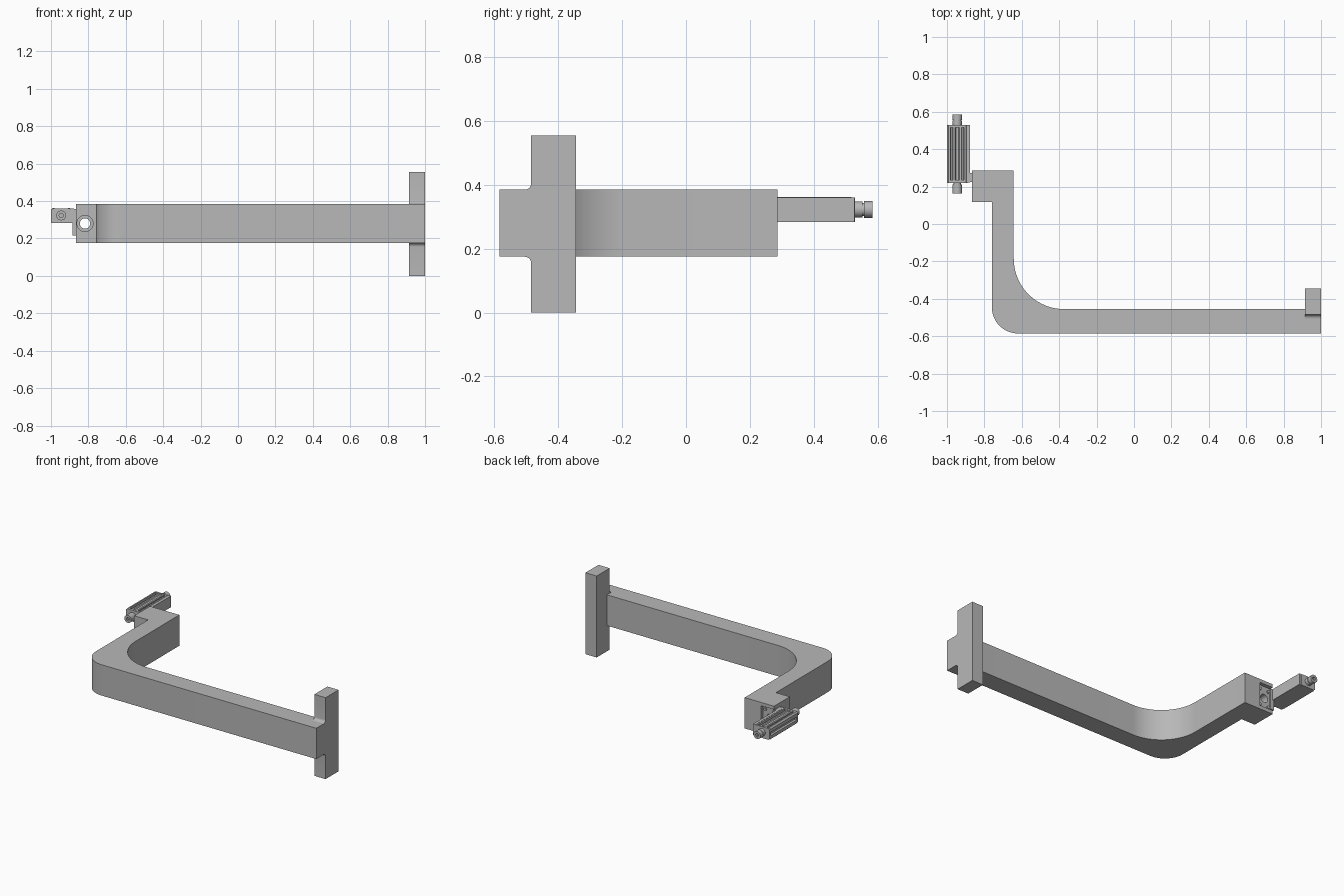
import bpy, bmesh, math
from mathutils import Vector

cube = bpy.data.objects.get("Cube")
if cube:
    bpy.data.objects.remove(cube, do_unlink=True)

grey = bpy.data.materials.new("plain grey")
grey.use_nodes = True
grey.diffuse_color = (0.48, 0.48, 0.48, 1)
grey.node_tree.nodes["Principled BSDF"].inputs["Base Color"].default_value = (0.48, 0.48, 0.48, 1)


def arc(cx, cy, r, start, end, steps=16):
    """Points on an arc, angles in degrees."""
    angles = [math.radians(start + (end - start) * i / steps) for i in range(steps + 1)]
    return [(cx + r * math.cos(a), cy + r * math.sin(a)) for a in angles]


def extrude(name, outline, axis, low, high, helper=False):
    """Extrude a closed 2D outline along one axis."""
    place = {"x": lambda a, b, t: (t, a, b),
             "y": lambda a, b, t: (a, t, b),
             "z": lambda a, b, t: (a, b, t)}[axis]
    bm = bmesh.new()
    face = bm.faces.new([bm.verts.new(place(a, b, low)) for a, b in outline])
    grown = bmesh.ops.extrude_face_region(bm, geom=[face])["geom"]
    offset = Vector(place(0, 0, high - low))
    bmesh.ops.translate(bm, vec=offset, verts=[v for v in grown if isinstance(v, bmesh.types.BMVert)])
    bmesh.ops.recalc_face_normals(bm, faces=bm.faces)
    mesh = bpy.data.meshes.new(name)
    bm.to_mesh(mesh)
    bm.free()
    mesh.materials.append(grey)
    obj = bpy.data.objects.new(name, mesh)
    bpy.context.collection.objects.link(obj)
    if helper:
        obj.hide_render = True
        obj.hide_set(True)
    else:
        bpy.ops.object.select_all(action="DESELECT")
        obj.select_set(True)
        bpy.context.view_layer.objects.active = obj
        bpy.ops.object.shade_smooth_by_angle(angle=math.radians(30))
    return obj


def rect(a0, a1, b0, b1):
    return [(a0, b0), (a1, b0), (a1, b1), (a0, b1)]


def disc(x, z, r, steps=32):
    return arc(x, z, r, 0, 360, steps)[:-1]


def cut(target, cutter):
    mod = target.modifiers.new(cutter.name, "BOOLEAN")
    mod.operation = "DIFFERENCE"
    mod.solver = "EXACT"
    mod.object = cutter


# Bent arm with the mounting block at its end
arm = extrude("bent_arm",
              [(1, -0.585)] + arc(-0.62, -0.445, 0.14, 270, 180)
              + [(-0.76, 0.117), (-0.865, 0.117), (-0.865, 0.287), (-0.643, 0.287)]
              + arc(-0.373, -0.185, 0.27, 180, 270, 24) + [(1, -0.455)],
              "z", 0.175, 0.385)

# Counterbored bolt hole and rear pocket in the mounting block
BOLT_X, BOLT_Z = -0.818, 0.28
cut(arm, extrude("rear_pocket_cutter", rect(-0.9, -0.765, 0.2, 0.362), "y", 0.262, 0.3, True))
cut(arm, extrude("bolt_hole_cutter", disc(BOLT_X, BOLT_Z, 0.028), "y", 0.05, 0.35, True))
cut(arm, extrude("counterbore_cutter", disc(BOLT_X, BOLT_Z, 0.043), "y", 0.05, 0.16, True))

# Small screws around the rear hole
for i, (dx, dz) in enumerate([(-0.03, -0.055), (0.035, -0.055), (-0.03, 0.055), (0.035, 0.055)]):
    extrude(f"pocket_screw_{i + 1}", disc(BOLT_X + dx, BOLT_Z + dz, 0.01, 12), "y", 0.25, 0.27)

# Upright end plate with fillets where it meets the arm
extrude("end_plate",
        [(-0.345, 0), (-0.345, 0.555), (-0.485, 0.555)]
        + arc(-0.505, 0.405, 0.02, 0, -90, 6)
        + arc(-0.505, 0.155, 0.02, 90, 0, 6) + [(-0.485, 0)],
        "x", 0.915, 1)

# Slotted actuator body, mirrored about the rod centre line
ROD_X, ROD_Z = -0.945, 0.323
half = [(0.052, 0.283), (0.055, 0.29), (0.055, 0.308), (0.044, 0.312), (0.044, 0.326),
        (0.055, 0.33), (0.055, 0.352), (0.046, 0.362), (0.037, 0.362), (0.034, 0.342),
        (0.026, 0.342), (0.023, 0.358), (0.012, 0.358), (0.008, 0.351)]
outline = [(ROD_X + x, z) for x, z in half] + [(ROD_X - x, z) for x, z in reversed(half)]
extrude("actuator_body", outline, "y", 0.235, 0.518)

# End caps with chamfered corners
cap = [(0.048, 0.283), (0.055, 0.29), (0.055, 0.352), (0.046, 0.36)]
cap = [(ROD_X + x, z) for x, z in cap] + [(ROD_X - x, z) for x, z in reversed(cap)]
for name, low, high in [("front_cap", 0.22, 0.236), ("rear_cap", 0.517, 0.53)]:
    extrude(name, cap, "y", low, high)

# Side rail and link joining the actuator to the block
extrude("side_rail", rect(-0.895, -0.876, 0.283, 0.36), "y", 0.222, 0.528)
extrude("mounting_link", rect(-0.885, -0.86, 0.215, 0.358), "y", 0.225, 0.274)

# Rod ends: hollow collars separated by grooves
socket = extrude("socket_cutter", disc(ROD_X, ROD_Z, 0.012, 6), "y", 0.14, 0.18, True)
rear_socket = extrude("rear_socket_cutter", disc(ROD_X, ROD_Z, 0.012, 6), "y", 0.565, 0.6, True)
extrude("rod_core", disc(ROD_X, ROD_Z, 0.021), "y", 0.178, 0.568)
front_collar = extrude("front_collar", disc(ROD_X, ROD_Z, 0.026), "y", 0.163, 0.212)
rear_neck = extrude("rear_neck", disc(ROD_X, ROD_Z, 0.025), "y", 0.53, 0.553)
rear_collar = extrude("rear_collar", disc(ROD_X, ROD_Z, 0.026), "y", 0.557, 0.585)
cut(front_collar, socket)
cut(rear_collar, rear_socket)
